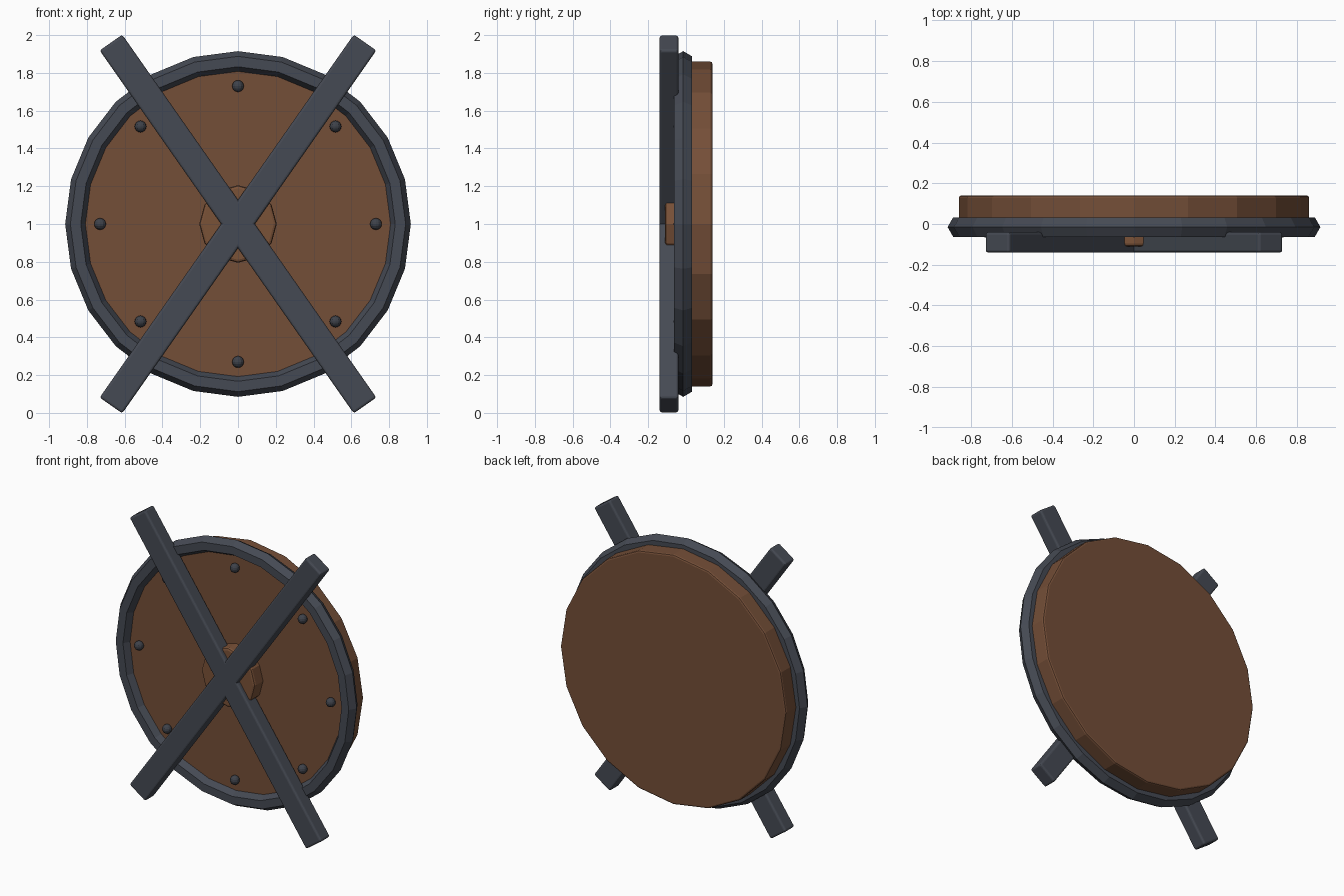
import bpy
from math import radians, sin, cos, pi

cube = bpy.data.objects.get("Cube")
if cube:
    bpy.data.objects.remove(cube, do_unlink=True)

MID = 1.0  # height of the shield centre


def material(name, rgb):
    m = bpy.data.materials.new(name)
    m.use_nodes = True
    m.diffuse_color = (*rgb, 1)
    bsdf = next(n for n in m.node_tree.nodes if n.type == "BSDF_PRINCIPLED")
    bsdf.inputs["Base Color"].default_value = (*rgb, 1)
    bsdf.inputs["Roughness"].default_value = 0.8
    return m


wood = material("brown_wood", (0.175, 0.077, 0.039))
boss_wood = material("warm_brown_wood", (0.195, 0.084, 0.039))
steel = material("dark_steel", (0.060, 0.068, 0.087))
rivet_steel = material("rivet_steel", (0.048, 0.054, 0.068))


def finish(name, mat, bevel=0, segments=2):
    """Name and colour the new object, with an optional rounded edge."""
    ob = bpy.context.object
    ob.name = name
    ob.data.materials.append(mat)
    if bevel:
        mod = ob.modifiers.new("rounded_edges", "BEVEL")
        mod.width = bevel
        mod.segments = segments
        mod.limit_method = "ANGLE"
        mod.angle_limit = radians(40)
    return ob


def disc(name, mat, sides, radius, front, back, bevel):
    """Flat round block with its axis along y."""
    bpy.ops.mesh.primitive_cylinder_add(
        vertices=sides, radius=radius, depth=back - front,
        location=(0, (front + back) / 2, MID), rotation=(pi / 2, 0, 0))
    return finish(name, mat, bevel)


# Wooden body and central boss
disc("shield_body", wood, 20, 0.86, -0.02, 0.14, 0.012)
disc("centre_boss", boss_wood, 12, 0.205, -0.11, 0.0, 0.015)

# Faceted metal rim
bpy.ops.mesh.primitive_torus_add(
    major_segments=24, minor_segments=6, major_radius=0.86, minor_radius=0.055,
    location=(0, -0.015, MID), rotation=(pi / 2, 0, 0))
finish("metal_rim", steel)

# Crossed bars
for side, name in ((1, "left_leaning_bar"), (-1, "right_leaning_bar")):
    bpy.ops.mesh.primitive_cube_add(
        size=1, location=(0, -0.09, MID), rotation=(0, side * radians(35), 0))
    bar = bpy.context.object
    bar.scale = (0.146, 0.10, 2.345)
    bpy.ops.object.transform_apply(location=False, rotation=False, scale=True)
    finish(name, steel, 0.013, 3)

# Rivets around the face
for i in range(8):
    a = i * pi / 4
    bpy.ops.mesh.primitive_uv_sphere_add(
        segments=12, ring_count=8, radius=0.031,
        location=(0.73 * cos(a), -0.035, MID + 0.73 * sin(a)))
    finish(f"rivet_{i + 1}", rivet_steel)
